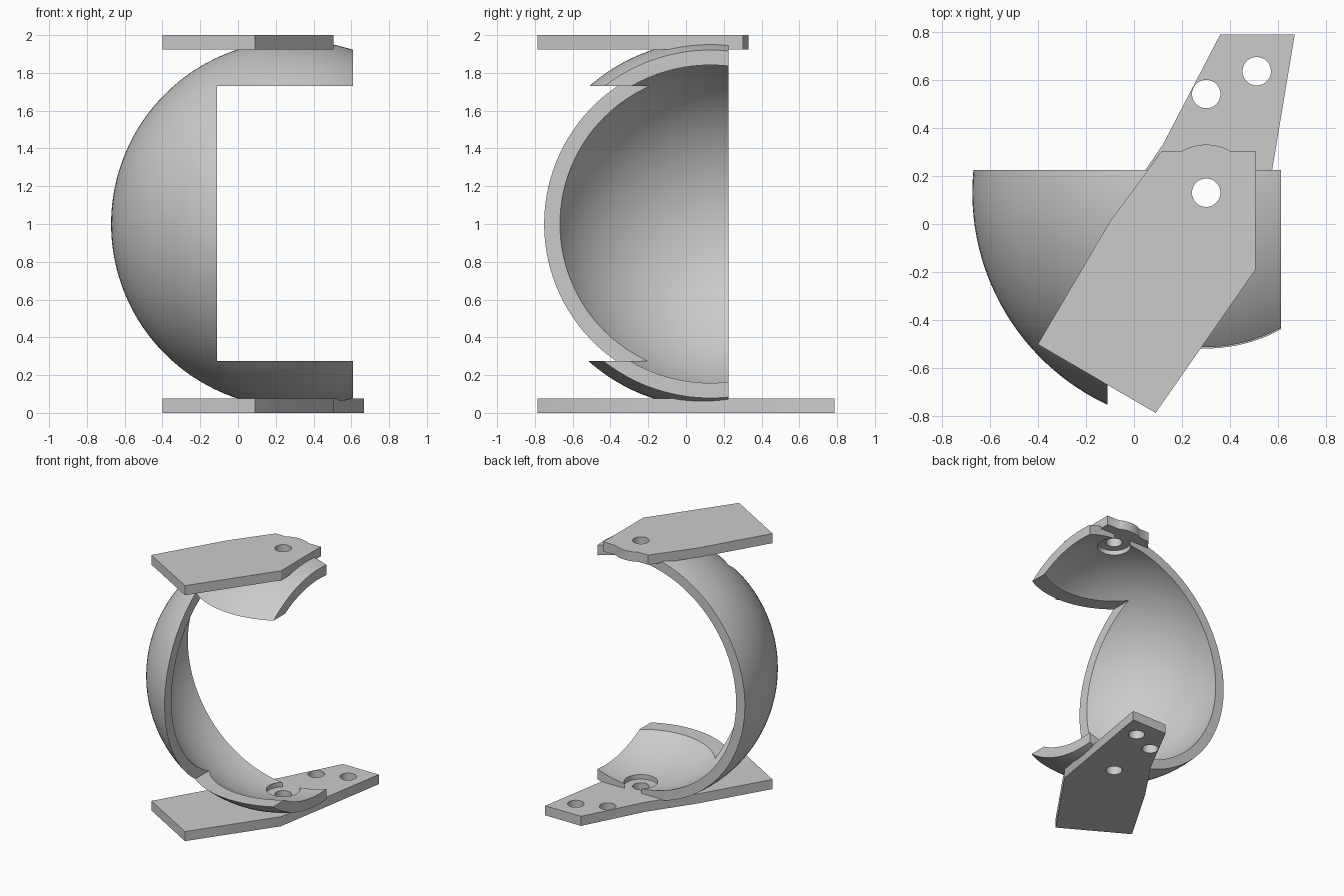
import bpy, bmesh, math
from mathutils import Matrix, Vector

if "Cube" in bpy.data.objects:
    bpy.data.objects.remove(bpy.data.objects["Cube"], do_unlink=True)

HUB = Vector((0.3, 0.13, 1.0))   # sphere centre and pivot axis
OUTER, INNER = 0.972, 0.897
HOLE, BORE, BUMP = 0.059, 0.12, 0.2
THICK = 0.075

grey = bpy.data.materials.new("light grey")
grey.use_nodes = True
grey.diffuse_color = (0.6, 0.6, 0.6, 1)
grey.node_tree.nodes["Principled BSDF"].inputs["Base Color"].default_value = (0.6, 0.6, 0.6, 1)


def make(name, bm):
    mesh = bpy.data.meshes.new(name)
    bmesh.ops.recalc_face_normals(bm, faces=bm.faces)
    bm.to_mesh(mesh)
    bm.free()
    mesh.materials.append(grey)
    obj = bpy.data.objects.new(name, mesh)
    bpy.context.collection.objects.link(obj)
    return obj


def ball(name, radius):
    bm = bmesh.new()
    bmesh.ops.create_uvsphere(bm, u_segments=128, v_segments=64, radius=radius,
                              matrix=Matrix.Translation(HUB))
    return make(name, bm)


def box(name, low, high):
    low, high = Vector(low), Vector(high)
    bm = bmesh.new()
    bmesh.ops.create_cube(bm, size=1, matrix=Matrix.Translation((low + high) / 2)
                          @ Matrix.Diagonal((*(high - low), 1)))
    return make(name, bm)


def rod(name, x, y, radius):
    bm = bmesh.new()
    bmesh.ops.create_cone(bm, cap_ends=True, segments=48, radius1=radius, radius2=radius,
                          depth=3, matrix=Matrix.Translation((x, y, 1)))
    return make(name, bm)


def plate(name, outline, z):
    bm = bmesh.new()
    face = bm.faces.new([bm.verts.new((x, y, z)) for x, y in outline])
    top = bmesh.ops.extrude_face_region(bm, geom=[face])["geom"]
    bmesh.ops.translate(bm, vec=(0, 0, THICK),
                        verts=[v for v in top if isinstance(v, bmesh.types.BMVert)])
    return make(name, bm)


def combine(obj, cutter, operation="DIFFERENCE"):
    cutter.hide_render = True
    mod = obj.modifiers.new("cut", "BOOLEAN")
    mod.operation, mod.solver, mod.object = operation, "EXACT", cutter
    activate(obj)
    bpy.ops.object.modifier_apply(modifier=mod.name)
    bpy.data.objects.remove(cutter, do_unlink=True)


def activate(obj):
    bpy.ops.object.select_all(action="DESELECT")
    obj.select_set(True)
    bpy.context.view_layer.objects.active = obj


# Spherical shell, trimmed at the back and side, with a window between the arms
shell = ball("curved_shell", OUTER)
combine(shell, ball("inner_ball", INNER))
combine(shell, box("trim_box", (-2, -2, -1), (0.61, 0.225, 3)), "INTERSECT")
combine(shell, box("window_box", (-0.11, -2, 0.275), (2, 2, 1.73)))
combine(shell, rod("counterbore", HUB.x, HUB.y, BORE))

# Mounting plates share the front half of their outline
front = [(-0.1, 0.01), (-0.4, -0.5), (0.09, -0.785), (0.505, -0.19)]
back_y = 0.303
half = math.acos((back_y - HUB.y) / BUMP)
bump = [(HUB.x + BUMP * math.sin(a), HUB.y + BUMP * math.cos(a))
        for a in (half * (1 - i / 8) for i in range(17))]
upper = plate("upper_plate", front + [(0.505, back_y)] + bump + [(0.115, back_y)], 2 - THICK)
lower = plate("lower_plate", front + [(0.668, 0.787), (0.358, 0.787), (0.12, 0.33)], 0)

# Pivot holes in both plates, fixing holes in the lower tail
for part in (upper, lower):
    combine(part, rod("pivot_hole", HUB.x, HUB.y, HOLE))
for x, y in ((0.3, 0.54), (0.51, 0.635)):
    combine(lower, rod("fixing_hole", x, y, HOLE))

for part in (shell, upper, lower):
    activate(part)
    bpy.ops.object.shade_smooth_by_angle(angle=math.radians(30))
